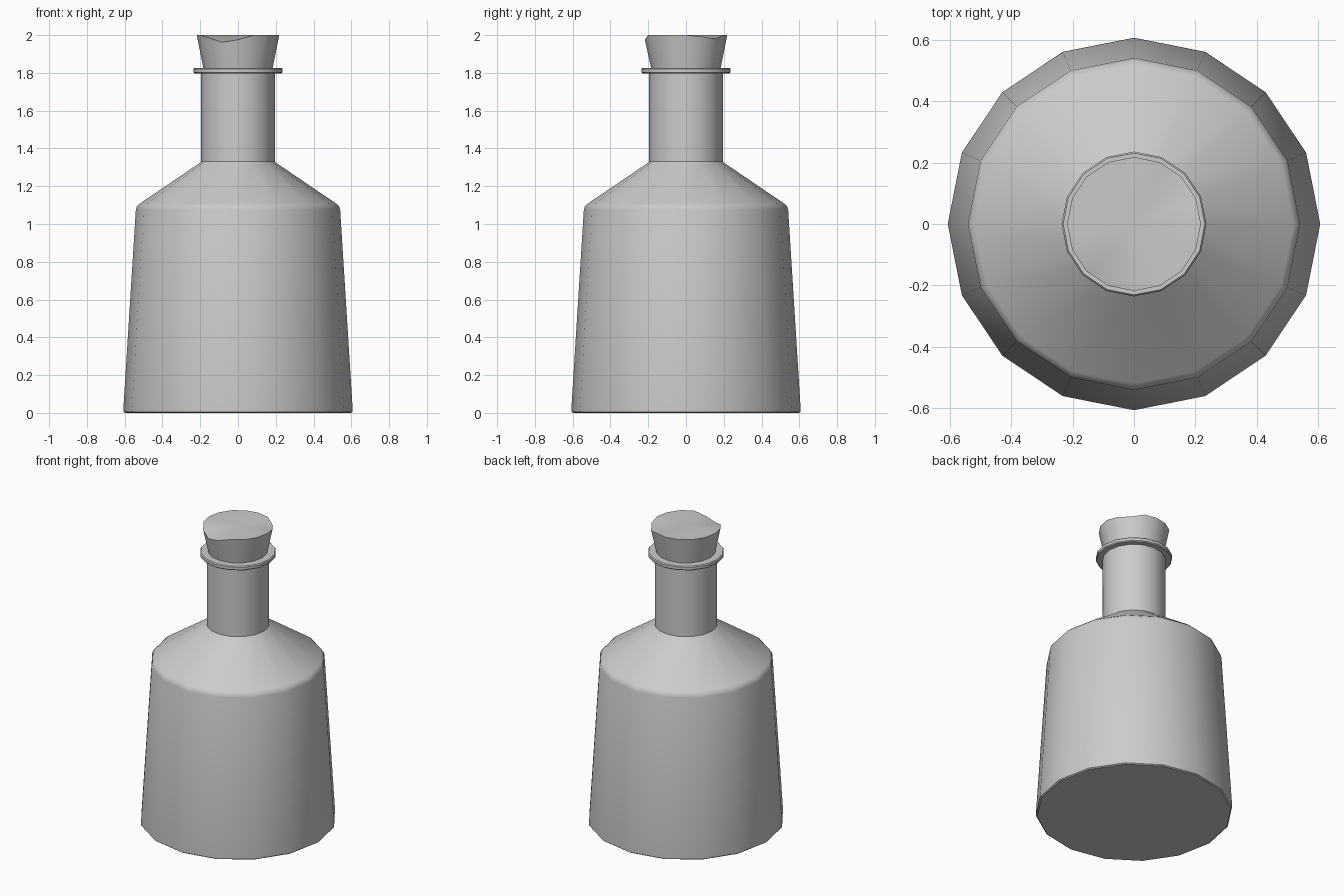
import bpy, bmesh, math

if "Cube" in bpy.data.objects:
    bpy.data.objects.remove(bpy.data.objects["Cube"])

SIDES = 16

def lathe(name, profile, top_heights=None):
    """Revolve (radius, z) points; ends at radius 0 become a fan."""
    bm = bmesh.new()
    rings = []
    for r, z in profile:
        if r == 0:
            rings.append([bm.verts.new((0, 0, z))] * SIDES)
        else:
            rings.append([bm.verts.new((r * math.cos(2 * math.pi * i / SIDES),
                                        r * math.sin(2 * math.pi * i / SIDES), z))
                          for i in range(SIDES)])
    # uneven rim: index -> height on the ring just below the end point
    for i, z in (top_heights or {}).items():
        rings[-2][i].co.z = z
    for a, b in zip(rings, rings[1:]):
        for i in range(SIDES):
            j = (i + 1) % SIDES
            loop = list(dict.fromkeys((a[i], a[j], b[j], b[i])))
            bm.faces.new(loop)
    bmesh.ops.recalc_face_normals(bm, faces=bm.faces[:])
    me = bpy.data.meshes.new(name)
    bm.to_mesh(me)
    bm.free()
    ob = bpy.data.objects.new(name, me)
    bpy.context.collection.objects.link(ob)
    bpy.ops.object.select_all(action='DESELECT')
    ob.select_set(True)
    bpy.context.view_layer.objects.active = ob
    bpy.ops.object.shade_smooth_by_angle(angle=math.radians(35))
    return ob

# Bottle: base, tapered body, shoulder, neck and lip
lathe("bottle", [
    (0, 0), (0.5, 0), (0.598, 0), (0.606, 0.006), (0.607, 0.02),
    (0.541, 1.075), (0.535, 1.095), (0.52, 1.108),
    (0.2, 1.325), (0.195, 1.33),
    (0.195, 1.797), (0.23, 1.797), (0.236, 1.803), (0.236, 1.82), (0.231, 1.826),
    (0.17, 1.826), (0, 1.826)])

# Stopper: flared cork with chipped rim
lathe("stopper", [(0, 1.75), (0.168, 1.75), (0.218, 2.0), (0, 2.0)],
      {10: 1.985, 11: 1.962, 12: 1.976, 1: 1.992, 2: 1.98})
